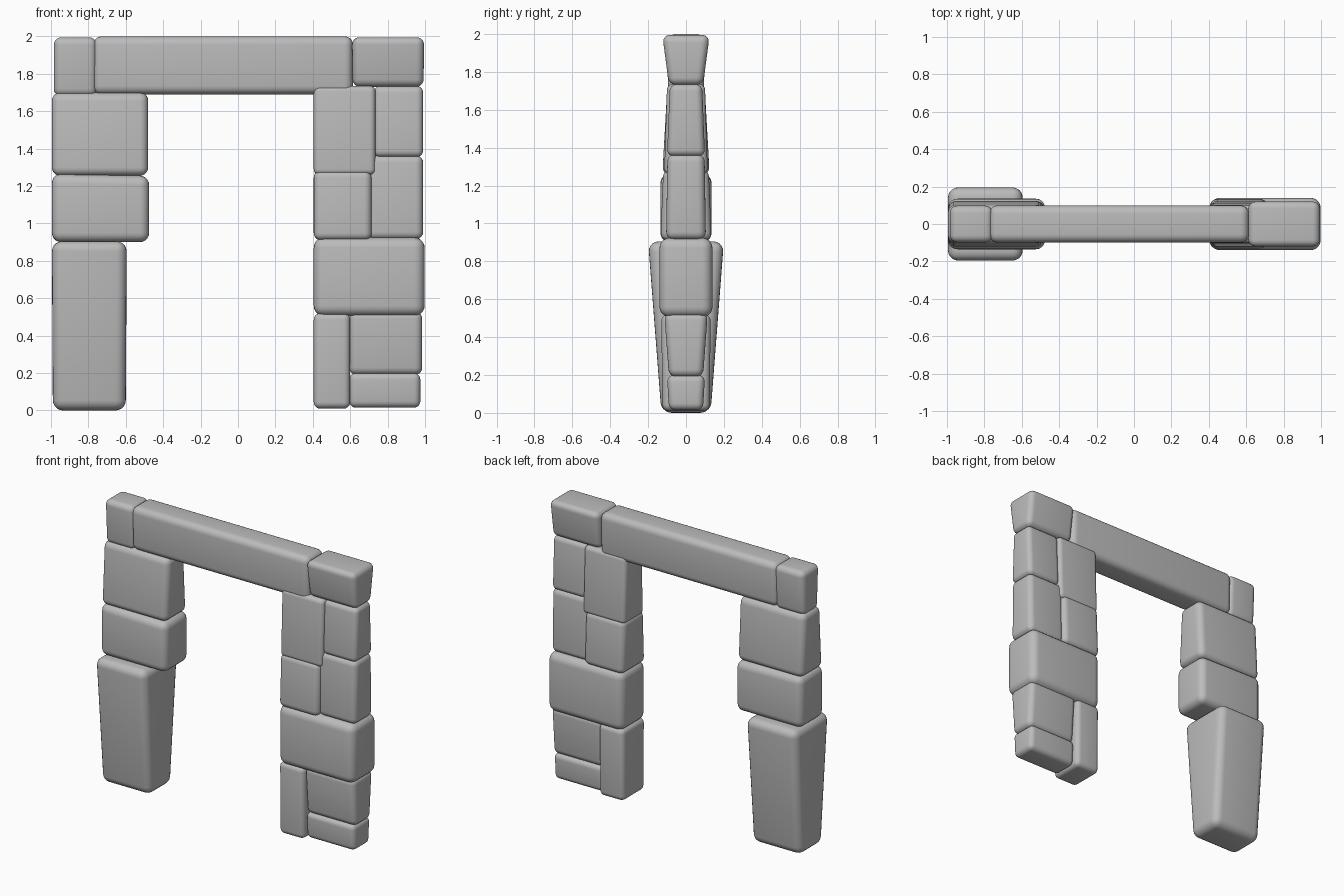
import bpy
import bmesh
from mathutils import Vector

cube = bpy.data.objects.get("Cube")
if cube:
    bpy.data.objects.remove(cube, do_unlink=True)

stone = bpy.data.materials.new("grey stone")
stone.use_nodes = True
colour = (0.5, 0.5, 0.5, 1)
stone.diffuse_color = colour
stone.node_tree.nodes["Principled BSDF"].inputs["Base Color"].default_value = colour


def block(name, x, z, depth, bevel=0.045, inset=0.0, slope=0.0):
    """Rounded stone: x and z ranges, half depths (bottom, top),
    inset narrows the bottom, slope lowers the +x end of the top."""
    bm = bmesh.new()
    bmesh.ops.create_cube(bm, size=2)
    centre = sum(x) / 2
    for v in bm.verts:
        sx, sy, top = v.co.x, v.co.y, v.co.z > 0
        half = (x[1] - x[0]) / 2 - (0 if top else inset)
        v.co = Vector((centre + sx * half, sy * depth[top], z[top]))
        if top:
            v.co.z -= slope * (sx + 1) / 2
    mesh = bpy.data.meshes.new(name)
    bm.to_mesh(mesh)
    bm.free()
    mesh.materials.append(stone)
    for p in mesh.polygons:
        p.use_smooth = True
    obj = bpy.data.objects.new(name, mesh)
    bpy.context.collection.objects.link(obj)
    mod = obj.modifiers.new("worn edges", 'BEVEL')
    mod.width = bevel
    mod.segments = 5
    mod.limit_method = 'NONE'
    return obj


# Right pillar, a single stack
block("right_base_stone", (-0.995, -0.595), (0.0, 0.905), (0.13, 0.2), 0.055, 0.005)
block("right_middle_stone", (-0.995, -0.475), (0.9, 1.265), (0.135, 0.135), 0.05, slope=0.01)
block("right_upper_stone", (-0.995, -0.48), (1.255, 1.7), (0.125, 0.1), 0.045)
block("right_cap_stone", (-0.985, -0.755), (1.68, 1.995), (0.085, 0.1), 0.04)

# Lintel
block("lintel", (-0.775, 0.615), (1.69, 2.0), (0.095, 0.1), 0.045)

# Left pillar, irregular coursing
block("left_cap_stone", (0.61, 0.995), (1.73, 1.995), (0.09, 0.125), 0.04, 0.003)
block("left_upper_inner_stone", (0.405, 0.735), (1.26, 1.735), (0.115, 0.1), 0.03)
block("left_upper_outer_stone", (0.725, 0.99), (1.355, 1.735), (0.1, 0.085), 0.035)
block("left_middle_inner_stone", (0.405, 0.715), (0.91, 1.285), (0.135, 0.12), 0.04)
block("left_middle_outer_stone", (0.695, 0.99), (0.915, 1.365), (0.105, 0.098), 0.04)
block("left_wide_stone", (0.405, 0.998), (0.505, 0.925), (0.14, 0.14), 0.055)
block("left_lower_inner_stone", (0.405, 0.6), (0.01, 0.52), (0.125, 0.13), 0.035)
block("left_lower_outer_stone", (0.595, 0.985), (0.19, 0.53), (0.09, 0.115), 0.04)
block("left_foot_stone", (0.595, 0.975), (0.015, 0.2), (0.09, 0.1), 0.035)
